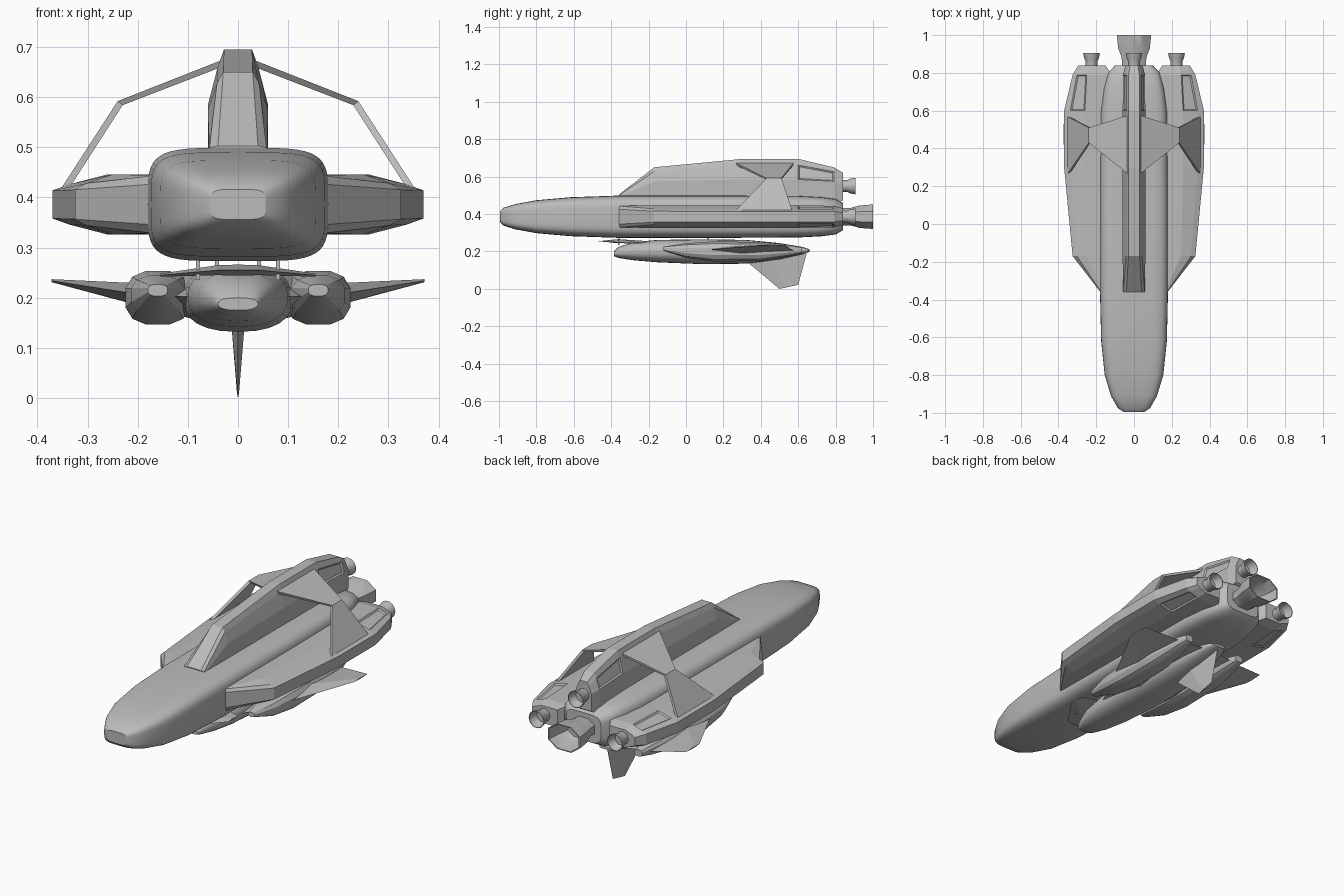
import bpy, bmesh, math
from mathutils import Vector

cube = bpy.data.objects.get("Cube")
if cube:
    bpy.data.objects.remove(cube)

grey = bpy.data.materials.new("hull_grey")
grey.use_nodes = True
grey.diffuse_color = (0.5, 0.5, 0.5, 1)
grey.node_tree.nodes["Principled BSDF"].inputs["Base Color"].default_value = (0.5, 0.5, 0.5, 1)

CORE_Z = 0.386   # height of the booster axis


def finish(name, bm, smooth=None):
    bmesh.ops.recalc_face_normals(bm, faces=bm.faces)
    mesh = bpy.data.meshes.new(name)
    bm.to_mesh(mesh)
    bm.free()
    mesh.materials.append(grey)
    obj = bpy.data.objects.new(name, mesh)
    bpy.context.collection.objects.link(obj)
    if smooth:
        bpy.ops.object.select_all(action="DESELECT")
        obj.select_set(True)
        bpy.context.view_layer.objects.active = obj
        bpy.ops.object.shade_smooth_by_angle(angle=math.radians(smooth))
    return obj


def loft(rings):
    """Skin a row of equal closed rings and cap both ends."""
    bm = bmesh.new()
    rows = [[bm.verts.new(p) for p in ring] for ring in rings]
    n = len(rows[0])
    for a, b in zip(rows, rows[1:]):
        for i in range(n):
            j = (i + 1) % n
            bm.faces.new((a[i], a[j], b[j], b[i]))
    bm.faces.new(rows[0])
    bm.faces.new(rows[-1])
    return bm


def oval(cx, y, cz, w, h, power=2.0, sides=32, turn=0.0):
    """Superellipse ring facing along y."""
    ring = []
    for i in range(sides):
        a = math.tau * (i + turn) / sides
        c, s = math.cos(a), math.sin(a)
        ring.append((cx + w * math.copysign(abs(c) ** (2 / power), c), y,
                     cz + h * math.copysign(abs(s) ** (2 / power), s)))
    return ring


def foil(name, sections, axis):
    """Diamond-section wing from (leading point, trailing point, half thickness)."""
    rings = []
    for lead, trail, t in sections:
        lead, trail, n = Vector(lead), Vector(trail), Vector(axis) * t
        mid = lead.lerp(trail, 0.4)
        rings.append([lead, mid + n, trail, mid - n])
    return finish(name, loft(rings))


def nozzle(name, x, z, profile, sides, flat=1.0, power=2.0, turn=0.0):
    """Open bell: outer skin, lip and inner skin."""
    outer = [oval(x, y, z, r, r * flat, power, sides, turn) for y, r in profile]
    inner = [oval(x, y, z, r * 0.93, r * 0.93 * flat, power, sides, turn)
             for y, r in reversed(profile[1:])]
    return finish(name, loft(outer + inner), 35)


# Main booster hull: y, half width, half height
hull = [(-0.995, 0.055, 0.03), (-0.975, 0.085, 0.048), (-0.91, 0.122, 0.068),
        (-0.8, 0.155, 0.088), (-0.62, 0.174, 0.104), (-0.36, 0.18, 0.113),
        (0.2, 0.18, 0.113), (0.6, 0.176, 0.111), (0.72, 0.16, 0.105),
        (0.8, 0.138, 0.095), (0.84, 0.1, 0.072)]
finish("booster_hull", loft([oval(0, y, CORE_Z, w, h, 4.6, 48) for y, w, h in hull]), 30)
nozzle("main_nozzle", 0, CORE_Z, [(0.82, 0.068), (0.88, 0.07), (0.93, 0.09), (1.0, 0.098)],
       8, 0.72, 2.2, 0.5)

# Three matching pods: y, base, half width, knee, top half width, top height
pod = [(-0.36, 0.1, 0.058, 0.165, 0.057, 0.178), (-0.17, 0.1, 0.06, 0.25, 0.042, 0.325),
       (0.3, 0.1, 0.06, 0.26, 0.04, 0.37), (0.6, 0.1, 0.06, 0.26, 0.04, 0.37),
       (0.79, 0.12, 0.058, 0.25, 0.04, 0.325), (0.84, 0.15, 0.045, 0.24, 0.03, 0.295)]


def build_pod(name, place):
    rings = []
    for y, base, w, knee, t, top in pod:
        shoulder = knee + 0.7 * (top - knee)
        half = [(w, base), (w, knee), (t, shoulder), (t * 0.7, top)]
        outline = half + [(-u, r) for u, r in reversed(half)]
        rings.append([place(u, y, r) for u, r in outline])
    bm = loft(rings)
    bmesh.ops.recalc_face_normals(bm, faces=bm.faces)
    # Recessed access panels on the tail flanks
    low, high = Vector(place(0, 0.6, 0.2)), Vector(place(0, 0.79, 0.2))
    panels = []
    for f in bm.faces:
        ys = [v.co.y for v in f.verts]
        if abs(min(ys) - low.y) < 0.01 and abs(max(ys) - high.y) < 0.01:
            d = f.calc_center_median() - (low + high) / 2
            side = abs(d.dot(Vector(place(1, 0, 0)) - Vector(place(0, 0, 0))))
            if 0.045 < side < 0.054:
                panels.append(f)
    bmesh.ops.inset_individual(bm, faces=panels, thickness=0.01, depth=-0.006)
    finish(name, bm)
    x, _, z = place(0, 0, 0.225)
    nozzle(name + "_nozzle", x, z, [(0.82, 0.034), (0.86, 0.031), (0.88, 0.04), (0.905, 0.044)], 20)


build_pod("top_pod", lambda u, y, r: (u, y, r + 0.325))
for side, s in (("left", 1), ("right", -1)):
    build_pod(side + "_pod", lambda u, y, r: (s * r, y, CORE_Z + u))

    # Pinched brace from the top pod to the side pod
    path = [(0.03, 0.668, 0.265, 0.575), (0.235, 0.588, 0.43, 0.51), (0.35, 0.41, 0.26, 0.57)]
    offsets = [(0.002, 0.006), (0.005, 0.004), (0.006, 0.003)]
    rings = []
    for (x, z, y0, y1), (ox, oz) in zip(path, offsets):
        rings.append([(s * (x + ox), y0, z + oz), (s * (x + ox), y1, z + oz),
                      (s * (x - ox), y1, z - oz), (s * (x - ox), y0, z - oz)])
    finish(side + "_brace", loft(rings))

    # Carried craft: swept wing
    foil(side + "_wing", [((s * 0.06, -0.2, 0.2), (s * 0.06, 0.6, 0.2), 0.05),
                          ((s * 0.2, 0.08, 0.207), (s * 0.2, 0.57, 0.207), 0.022),
                          ((s * 0.372, 0.42, 0.234), (s * 0.372, 0.53, 0.234), 0.003)], (0, 0, 1))

    # Carried craft: engine nacelle beside the body
    nacelle = [(-0.12, 0.02, 0.012, 0.215), (0.0, 0.055, 0.04, 0.205), (0.15, 0.066, 0.055, 0.2),
               (0.4, 0.062, 0.052, 0.2), (0.55, 0.04, 0.032, 0.205), (0.62, 0.022, 0.018, 0.207)]
    finish(side + "_nacelle", loft([oval(s * 0.16, y, z, w, h, 2.6, 12, 0.5)
                                    for y, w, h, z in nacelle]), 30)

    # Carried craft: nose canard, drooping to its tip
    foil(side + "_canard", [((0, -0.47, 0.255), (0, -0.2, 0.255), 0.011),
                            ((s * 0.04, -0.465, 0.255), (s * 0.04, -0.2, 0.255), 0.01),
                            ((s * 0.155, -0.3, 0.245), (s * 0.155, -0.22, 0.245), 0.003)], (0, 0, 1))

    # Mounting posts between the craft and the booster
    for place_name, x, y in (("front", 0.08, -0.36), ("rear", 0.042, 0.12)):
        finish(f"{side}_{place_name}_post",
               loft([[(s * x + a, y + b, z) for a, b in
                      ((-0.004, -0.004), (0.004, -0.004), (0.004, 0.004), (-0.004, 0.004))]
                     for z in (0.235, 0.285)]))

# Carried craft body: y, half width, bottom, top
body = [(-0.385, 0.04, 0.175, 0.2), (-0.36, 0.053, 0.165, 0.225), (-0.28, 0.08, 0.153, 0.25),
        (-0.15, 0.1, 0.142, 0.262), (0.1, 0.11, 0.132, 0.265), (0.32, 0.108, 0.135, 0.262),
        (0.5, 0.085, 0.158, 0.245), (0.62, 0.055, 0.185, 0.225), (0.66, 0.035, 0.198, 0.212)]
finish("craft_body", loft([oval(0, y, (b + t) / 2, w, (t - b) / 2, 2.4, 24)
                           for y, w, b, t in body]), 30)

# Carried craft tail fin, pointing down
foil("tail_fin", [((0, 0.29, 0.175), (0, 0.645, 0.19), 0.016),
                  ((0, 0.5, 0.0), (0, 0.6, 0.022), 0.002)], (1, 0, 0))
